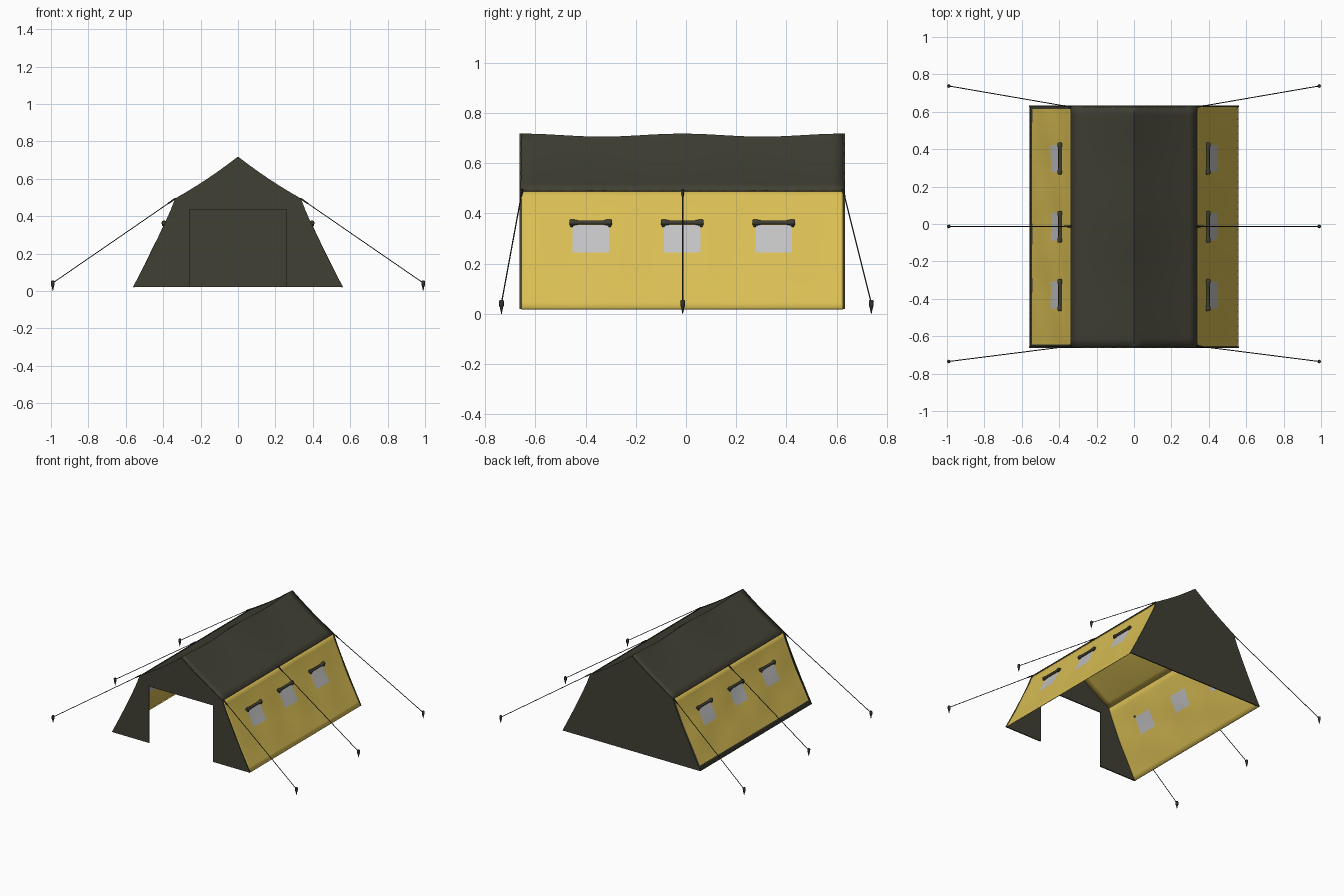
import bpy, bmesh, math
from mathutils import Vector

if "Cube" in bpy.data.objects:
    bpy.data.objects.remove(bpy.data.objects["Cube"])

Y0, Y1 = -0.655, 0.625          # inner ends of the cloth
EAVE_X, EAVE_Z, FLOOR_Z = 0.335, 0.492, 0.02
WINDOWS = (-0.38, -0.015, 0.35)
HALF_W = 0.073


def mat(name, rgb):
    m = bpy.data.materials.new(name)
    m.diffuse_color = (*rgb, 1)
    m.use_nodes = True
    m.node_tree.nodes["Principled BSDF"].inputs["Base Color"].default_value = m.diffuse_color
    return m


DARK = mat("dark olive canvas", (0.052, 0.050, 0.034))
YELLOW = mat("sand yellow canvas", (0.70, 0.52, 0.09))
GREY = mat("window grey", (0.54, 0.54, 0.55))
ROPE = mat("charcoal rope", (0.035, 0.035, 0.03))


def make(name, verts, faces, mats, thickness=0.0, pick=None):
    me = bpy.data.meshes.new(name)
    me.from_pydata(verts, [], faces)
    for m in mats:
        me.materials.append(m)
    ob = bpy.data.objects.new(name, me)
    bpy.context.collection.objects.link(ob)
    if pick:
        for p in me.polygons:
            p.material_index = pick(p.center)
    if thickness:
        s = ob.modifiers.new("cloth", 'SOLIDIFY')
        s.thickness, s.offset, s.material_offset = thickness, -1, 1
    return ob


def smooth(ob, angle=35):
    bpy.ops.object.select_all(action='DESELECT')
    ob.select_set(True)
    bpy.context.view_layer.objects.active = ob
    bpy.ops.object.shade_smooth_by_angle(angle=math.radians(angle))


def fill(keys, step):
    # subdivide the gaps between key stations
    out = [keys[0]]
    for a, b in zip(keys, keys[1:]):
        n = max(1, round(abs(b - a) / step))
        out += [a + (b - a) * k / n for k in range(1, n + 1)]
    return out


def grid(rows, cols, fn, flip=False):
    n = len(cols)
    verts = [fn(r, c) for r in rows for c in cols]
    faces = []
    for i in range(len(rows) - 1):
        for j in range(n - 1):
            f = (i * n + j, (i + 1) * n + j, (i + 1) * n + j + 1, i * n + j + 1)
            faces.append(f[::-1] if flip else f)
    return verts, faces


def wall_x(z):
    return EAVE_X + 0.225 * max(0, (EAVE_Z - z) / (EAVE_Z - FLOOR_Z)) ** 1.1


def roof_z(x, y):
    t = 1 - abs(x) / EAVE_X
    ridge = 0.709 + 0.006 * math.cos(2 * math.pi * (y + 0.015) / 0.64)
    return EAVE_Z + (ridge - EAVE_Z) * t - 0.009 * math.sin(math.pi * t)


# roof, dark outside and yellow inside
xs = fill([-EAVE_X - 0.004, 0, EAVE_X + 0.004], 0.045)
ys = fill([Y0 - 0.005, -0.015, Y1 + 0.005], 0.05)
v, f = grid(xs, ys, lambda x, y: (x, y, roof_z(x, y) + 0.003))
smooth(make("roof", v, f, [DARK, YELLOW], 0.006))

# side walls with windows let into the cloth
wy = sorted([Y0, Y0 + 0.01, Y1 - 0.01, Y1] + [w + s * HALF_W for w in WINDOWS for s in (-1, 1)])
wy = fill(wy, 0.035)
wz = fill([EAVE_Z, 0.355, 0.245, 0.05, FLOOR_Z], 0.035)
for side, name in ((1, "right_wall"), (-1, "left_wall")):
    def point(z, y):
        h = math.sin(math.pi * (EAVE_Z - z) / (EAVE_Z - FLOOR_Z))
        fold = 0.004 * h * math.sin(14 * y + 9 * z + side) * math.cos(5 * y - 11 * z)
        return (side * (wall_x(z) + fold), y, z)

    def colour(c):
        if 0.245 < c.z < 0.355 and any(abs(c.y - w) < HALF_W for w in WINDOWS):
            return 3
        if side < 0 and (c.z < 0.048 or c.y < Y0 + 0.009 or c.y > Y1 - 0.009):
            return 0
        return 1
    v, f = grid(wz, wy, point, side < 0)
    smooth(make(name, v, f, [DARK, YELLOW, YELLOW, GREY, GREY], 0.005, colour))


# end walls: one outline, the front one with a doorway notch
def end_wall(name, y, door):
    zs = fill([FLOOR_Z, EAVE_Z], 0.06)
    rx = fill([EAVE_X, 0], 0.06)[1:]
    half = [(wall_x(z) + 0.002, z) for z in zs] + [(x, roof_z(x, y) + 0.003) for x in rx]
    outline = half + [(-x, z) for x, z in half[-2::-1]]
    if door:
        outline += [(-0.26, FLOOR_Z), (-0.26, 0.435), (0.26, 0.435), (0.26, FLOOR_Z)]
    n = len(outline)
    verts = [(x, y - 0.004, z) for x, z in outline] + [(x, y + 0.004, z) for x, z in outline]
    faces = [tuple(range(n)), tuple(range(2 * n - 1, n - 1, -1))]
    faces += [(i, i + n, (i + 1) % n + n, (i + 1) % n) for i in range(n)]
    ob = make(name, verts, faces, [DARK])
    bm = bmesh.new()
    bm.from_mesh(ob.data)
    bmesh.ops.triangulate(bm, faces=[p for p in bm.faces if len(p.verts) > 4])
    bmesh.ops.recalc_face_normals(bm, faces=bm.faces)
    bm.to_mesh(ob.data)
    bm.free()


end_wall("front_wall", Y0 - 0.004, True)
end_wall("back_wall", Y1 + 0.004, False)


# round bar between two points, radii given along its length
def lathe(name, a, b, stations, m, sides=8):
    a, b = Vector(a), Vector(b)
    q = (b - a).to_track_quat('Z', 'Y')
    length = (b - a).length
    verts, faces = [], []
    for t, r in stations:
        for k in range(sides):
            g = 2 * math.pi * k / sides
            verts.append(a + q @ Vector((r * math.cos(g), r * math.sin(g), t * length)))
    for i in range(len(stations) - 1):
        for k in range(sides):
            k2 = (k + 1) % sides
            faces.append((i * sides + k, i * sides + k2, (i + 1) * sides + k2, (i + 1) * sides + k))
    faces.append(tuple(range(sides))[::-1])
    faces.append(tuple(range(len(verts) - sides, len(verts))))
    smooth(make(name, verts, faces, [m]), 50)


for side, tag in ((1, "right"), (-1, "left")):
    # rolled window covers with hanging tie ends
    for i, w in enumerate(WINDOWS):
        x = side * (wall_x(0.364) + 0.008)
        lathe(f"window_roll_{tag}_{i}", (x, w - 0.085, 0.364), (x, w + 0.085, 0.364),
              [(0, 0.010), (0.03, 0.013), (0.12, 0.012), (0.2, 0.009),
               (0.8, 0.009), (0.88, 0.012), (0.97, 0.013), (1, 0.010)], DARK, 10)
        for e in (-0.076, 0.076):
            lathe(f"roll_tie_{tag}_{i}", (x, w + e, 0.366), (x + side * 0.006, w + e, 0.347),
                  [(0, 0.006), (1, 0.005)], DARK, 6)
    # guy ropes and ground pegs
    for i, (ya, yb) in enumerate(((-0.652, -0.735), (-0.013, -0.013), (0.625, 0.738))):
        top = Vector((side * 0.335, ya, 0.494))
        foot = Vector((side * 0.99, yb, 0.043))
        lathe(f"guy_rope_{tag}_{i}", top, foot, [(0, 0.0025), (1, 0.0025)], ROPE, 6)
        lathe(f"rope_strap_{tag}_{i}", top, top.lerp(foot, 0.06), [(0, 0.005), (1, 0.004)], ROPE, 6)
        lathe(f"peg_{tag}_{i}", (side * 0.99, yb, 0), (side * 0.99, yb, 0.055),
              [(0, 0.001), (0.5, 0.007), (0.55, 0.009), (0.9, 0.010), (1, 0.007)], ROPE)
